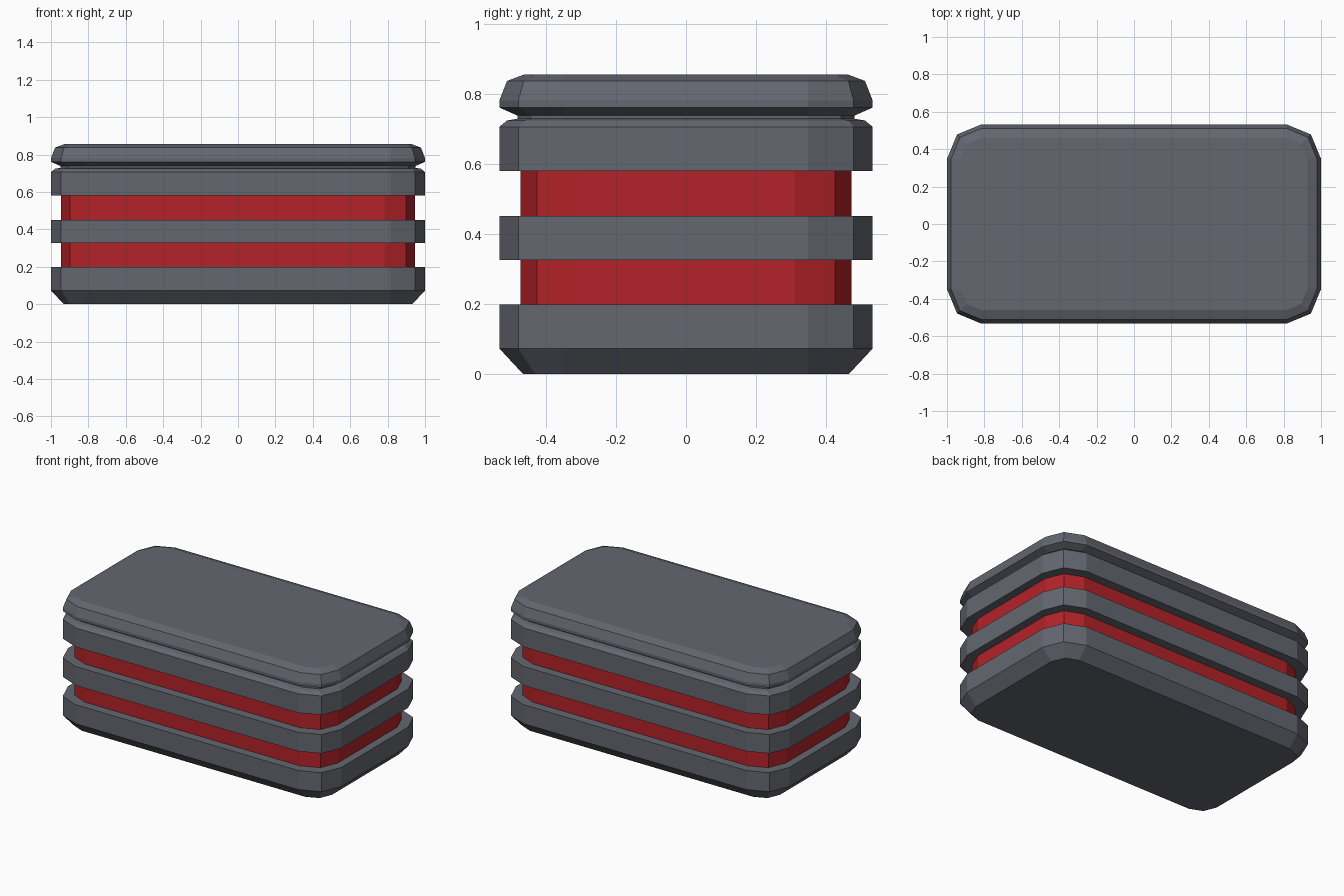
import bpy, bmesh, math

if "Cube" in bpy.data.objects:
    bpy.data.objects.remove(bpy.data.objects["Cube"])

HX, HY, R = 1.0, 0.533, 0.185


def material(name, color):
    mat = bpy.data.materials.new(name)
    mat.diffuse_color = color
    mat.use_nodes = True
    mat.node_tree.nodes["Principled BSDF"].inputs["Base Color"].default_value = mat.diffuse_color
    return mat


GREY = material("dark_grey", (0.125, 0.135, 0.16, 1))
RED = material("red", (0.45, 0.016, 0.021, 1))


def outline(hx, hy, r, seg=2):
    """Rounded rectangle with two facets per corner, counter-clockwise."""
    pts = []
    for k, (sx, sy) in enumerate([(1, 1), (-1, 1), (-1, -1), (1, -1)]):
        for i in range(seg + 1):
            a = math.pi / 2 * (k + i / seg)
            pts.append((sx * (hx - r) + r * math.cos(a), sy * (hy - r) + r * math.sin(a)))
    return pts


def stack(name, rings, hx=HX, hy=HY, r=R, mat=GREY):
    """Loft the outline through (inset, z) rings and cap both ends."""
    bm = bmesh.new()
    loops = [[bm.verts.new((x, y, z)) for x, y in outline(hx - d, hy - d, r - d)]
             for d, z in rings]
    for a, b in zip(loops, loops[1:]):
        for i in range(len(a)):
            j = (i + 1) % len(a)
            bm.faces.new((a[i], a[j], b[j], b[i]))
    bm.faces.new(loops[0][::-1])
    bm.faces.new(loops[-1])
    me = bpy.data.meshes.new(name)
    bm.to_mesh(me)
    bm.free()
    me.materials.append(mat)
    ob = bpy.data.objects.new(name, me)
    bpy.context.collection.objects.link(ob)
    return ob


# Grey bands, the lowest with a chamfered foot
stack("base_band", [(0.068, 0), (0, 0.073), (0, 0.199)])
stack("middle_band", [(0, 0.326), (0, 0.451)])

# Upper band, recessed groove and chamfered lid in one profile
stack("upper_band_and_lid", [
    (0, 0.58), (0, 0.706), (0.022, 0.724), (0.052, 0.729), (0.052, 0.738),
    (0, 0.761), (0, 0.781), (0.022, 0.837), (0.073, 0.856)])

# Red recessed bands
for name, z0, z1 in [("lower_red_band", 0.199, 0.326), ("upper_red_band", 0.451, 0.58)]:
    stack(name, [(0, z0), (0, z1)], 0.947, 0.473, 0.163, RED)
